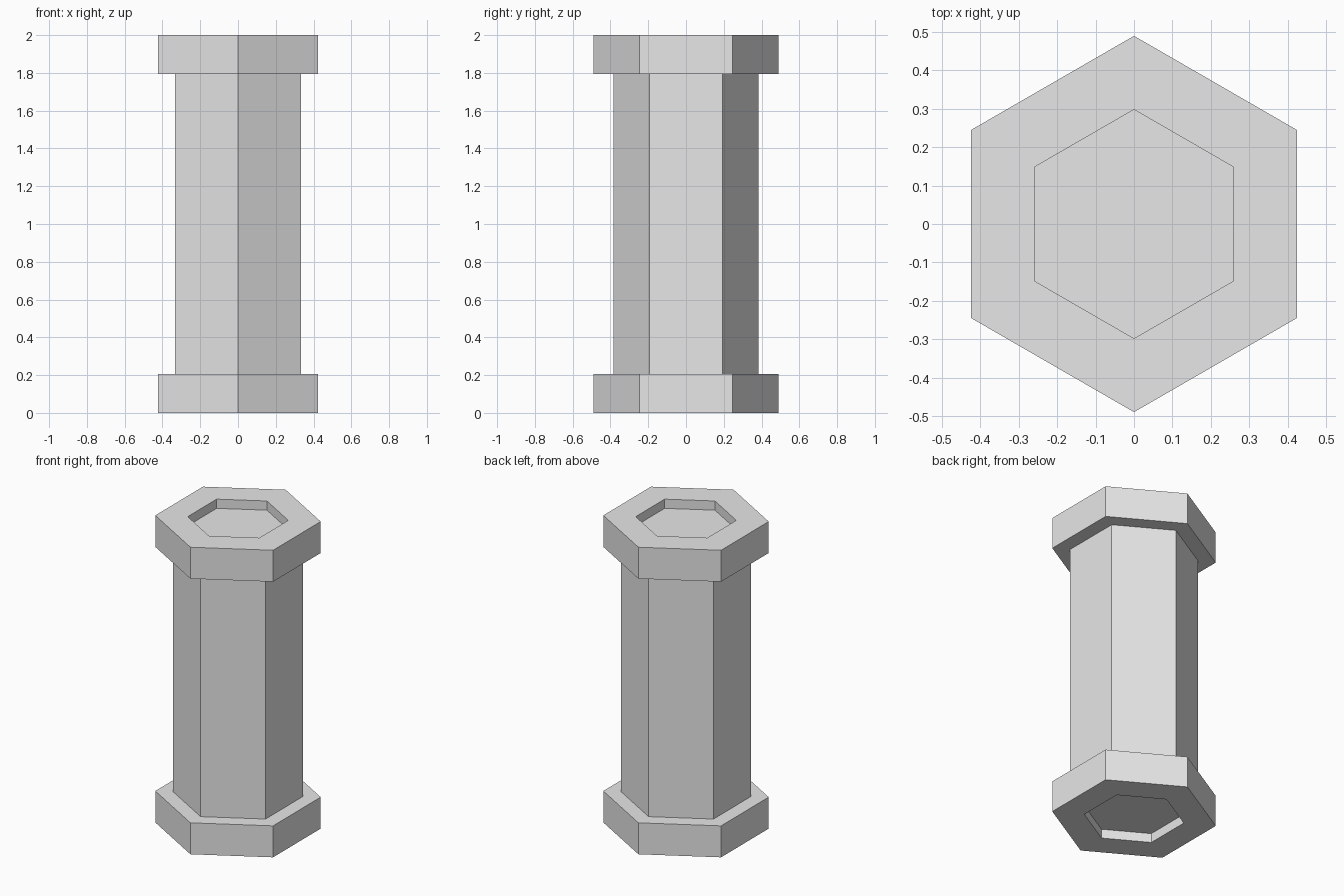
import bpy
import bmesh
from math import cos, sin, pi

cube = bpy.data.objects.get("Cube")
if cube:
    bpy.data.objects.remove(cube, do_unlink=True)

SIDES = 6
HEIGHT = 2.0
FLANGE_R, SHAFT_R, RECESS_R = 0.49, 0.385, 0.298
FLANGE_H, RECESS_D = 0.205, 0.06

# Plain grey
grey = bpy.data.materials.new("plain grey")
grey.use_nodes = True
colour = (0.8, 0.8, 0.8, 1)
grey.diffuse_color = colour
grey.node_tree.nodes["Principled BSDF"].inputs["Base Color"].default_value = colour

# Half profile from the bottom recess to the shaft, mirrored for the top
lower = [(RECESS_R, RECESS_D), (RECESS_R, 0), (FLANGE_R, 0),
         (FLANGE_R, FLANGE_H), (SHAFT_R, FLANGE_H)]
profile = lower + [(r, HEIGHT - z) for r, z in reversed(lower)]

# Hexagonal rings, with corners pointing front and back
bm = bmesh.new()
rings = []
for r, z in profile:
    angles = [pi / 2 + 2 * pi * i / SIDES for i in range(SIDES)]
    rings.append([bm.verts.new((r * cos(a), r * sin(a), z)) for a in angles])

# Walls and steps between rings
for a, b in zip(rings, rings[1:]):
    for i in range(SIDES):
        j = (i + 1) % SIDES
        bm.faces.new((a[i], a[j], b[j], b[i]))

# Recess floors
bm.faces.new(rings[0])
bm.faces.new(rings[-1])
bmesh.ops.recalc_face_normals(bm, faces=bm.faces)

mesh = bpy.data.meshes.new("hexagonal_column")
bm.to_mesh(mesh)
bm.free()
mesh.materials.append(grey)
column = bpy.data.objects.new("hexagonal_column", mesh)
bpy.context.collection.objects.link(column)
